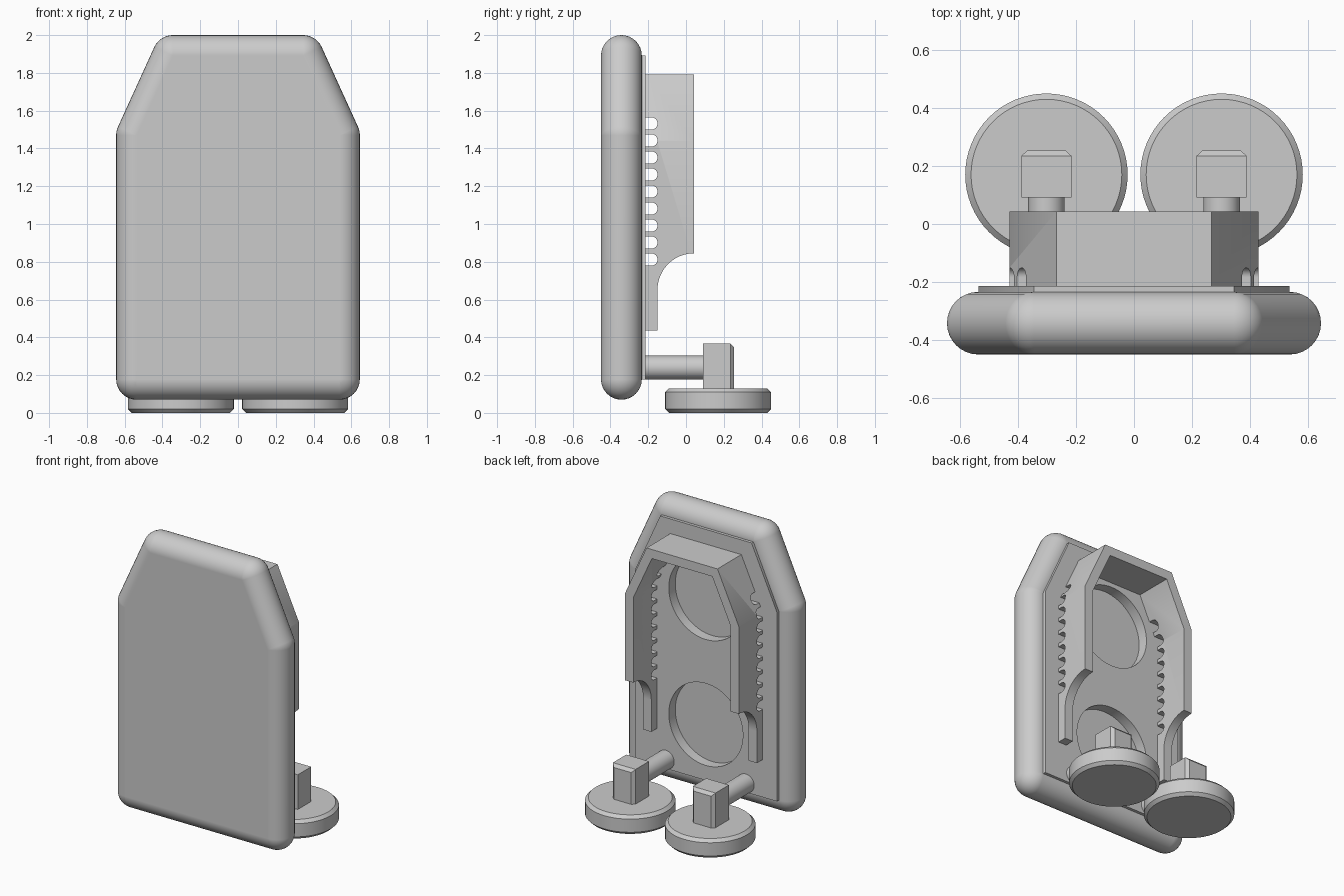
import bpy, bmesh
from math import sin, cos, pi, atan2
from mathutils import Vector

if "Cube" in bpy.data.objects:
    bpy.data.objects.remove(bpy.data.objects["Cube"])

grey = bpy.data.materials.new("plain_grey")
grey.use_nodes = True
COLOUR = (0.6, 0.6, 0.6, 1)
grey.diffuse_color = COLOUR
grey.node_tree.nodes["Principled BSDF"].inputs["Base Color"].default_value = COLOUR


def finish(name, bm):
    bmesh.ops.recalc_face_normals(bm, faces=bm.faces)
    mesh = bpy.data.meshes.new(name)
    bm.to_mesh(mesh)
    bm.free()
    mesh.materials.append(grey)
    ob = bpy.data.objects.new(name, mesh)
    bpy.context.collection.objects.link(ob)
    return ob


def loft(name, rings):
    """Skin a stack of closed point loops and cap both ends."""
    bm = bmesh.new()
    loops = [[bm.verts.new(p) for p in ring] for ring in rings]
    n = len(loops[0])
    for a, b in zip(loops, loops[1:]):
        for i in range(n):
            j = (i + 1) % n
            bm.faces.new((a[i], a[j], b[j], b[i]))
    bm.faces.new(loops[0])
    bm.faces.new(loops[-1])
    bmesh.ops.remove_doubles(bm, verts=bm.verts, dist=1e-5)
    return finish(name, bm)


def prism_y(name, pts, lo, hi):
    return loft(name, [[(x, y, z) for x, z in pts] for y in (lo, hi)])


def prism_x(name, pts, lo, hi):
    return loft(name, [[(x, y, z) for y, z in pts] for x in (lo, hi)])


def arc(cx, cy, r, a0, a1, n):
    return [(cx + r * cos(a0 + (a1 - a0) * i / n), cy + r * sin(a0 + (a1 - a0) * i / n))
            for i in range(n + 1)]


def circle(cx, cy, r, n=64):
    return arc(cx, cy, r, 0, 2 * pi, n)[:-1]


def rounded(poly, d, n=8):
    """Outline of a convex counter-clockwise polygon grown by d with round corners."""
    out = []
    for i, p in enumerate(poly):
        e0 = Vector(p) - Vector(poly[i - 1])
        e1 = Vector(poly[(i + 1) % len(poly)]) - Vector(p)
        a0, a1 = atan2(-e0.x, e0.y), atan2(-e1.x, e1.y)
        if a1 < a0:
            a1 += 2 * pi
        out += arc(p[0], p[1], d, a0, a1, n)
    return out


def cut(ob, cutters):
    for c in cutters:
        c.hide_render = True
        mod = ob.modifiers.new("cut", "BOOLEAN")
        mod.operation, mod.solver, mod.object = "DIFFERENCE", "EXACT", c
        bpy.context.view_layer.objects.active = ob
        bpy.ops.object.modifier_apply(modifier=mod.name)


def smooth(ob):
    bpy.ops.object.select_all(action="DESELECT")
    ob.select_set(True)
    bpy.context.view_layer.objects.active = ob
    bpy.ops.object.shade_smooth_by_angle(angle=pi / 6)
    mod = ob.modifiers.new("even_shading", "WEIGHTED_NORMAL")
    mod.keep_sharp = True


def mirror_points(half):
    return half + [(-x, z) for x, z in reversed(half)]


# Pillow-edged main slab
R, MID = 0.108, -0.342
outline = mirror_points([(0.537, 0.178), (0.537, 1.47), (0.345, 1.892)])
rings = []
for k in range(17):
    t = -pi / 2 + pi * k / 16
    rings.append([(x, MID + R * sin(t), z) for x, z in rounded(outline, R * cos(t))])
slab = loft("main_slab", rings)

# Thin back plate
BACK = -0.214
plate = prism_y("back_plate", outline, MID + R - 0.005, BACK)

# Two round pockets sunk through the plate into the slab
pockets = [prism_y("pocket_cutter", circle(0, z, 0.28), BACK - 0.07, 0) for z in (0.56, 1.42)]
for ob in (slab, plate):
    cut(ob, pockets)
    smooth(ob)

# Arched guide rail with rounded lower cut-away and rows of notches
END, LEDGE = 0.043, -0.151
outer = [(0.43, 0.435), (0.43, 1.44), (0.268, 1.792)]
inner = [(0.368, 0.435), (0.368, 1.426), (0.228, 1.73)]
rail_profile = mirror_points(outer) + mirror_points([(x, z) for x, z in inner])[::-1]
rail = prism_y("guide_rail", rail_profile, BACK, END)
sweep = END - LEDGE
foot = arc(END, 0.845 - sweep, sweep, pi, pi / 2, 20) + [(0.2, 0.845), (0.2, 0.3), (LEDGE, 0.3)]
cutters = [prism_x("foot_cutter", foot, -1, 1)]
H = 0.033
for i in range(9):
    z = 0.812 + 0.09 * i
    notch = [(BACK - 0.02, z - H)] + arc(LEDGE - H, z, H, -pi / 2, pi / 2, 12) + [(BACK - 0.02, z + H)]
    cutters.append(prism_x("notch_cutter", notch, -1, 1))
cut(rail, cutters)
smooth(rail)

for c in pockets + cutters:
    bpy.data.objects.remove(c)

# Feet: round disc, upright block and connecting arm on each side
for side, s in (("left", 1), ("right", -1)):
    cx, cy = 0.302 * s, 0.17
    disc = loft(side + "_foot_disc", [[(x, y, z) for x, y in circle(cx, cy, r)]
                for r, z in ((0.26, 0), (0.28, 0.02), (0.28, 0.11), (0.26, 0.13))])
    arm = prism_y(side + "_foot_arm", circle(cx, 0.24, 0.063, 40), BACK - 0.005, 0.095)
    smooth(disc)
    smooth(arm)
    block_rings = []
    for y, c in ((0.091, 0), (0.235, 0), (0.254, 0.02)):
        w, top = 0.086 - c, 0.367 - c
        block_rings.append([(cx - w, y, 0.125), (cx + w, y, 0.125), (cx + w, y, top), (cx - w, y, top)])
    loft(side + "_foot_block", block_rings)
